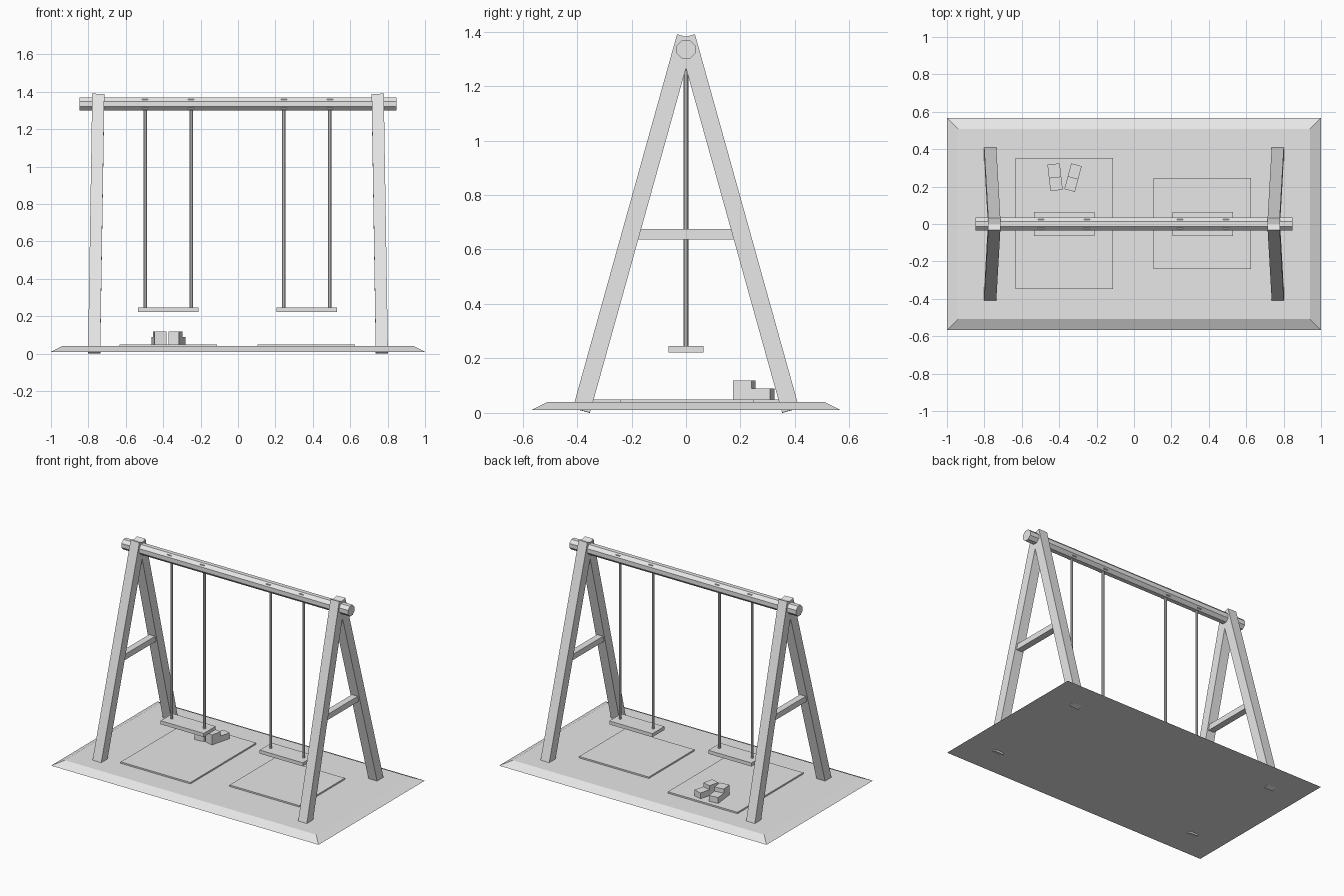
import bpy, math
from mathutils import Vector, Matrix

if "Cube" in bpy.data.objects:
    bpy.data.objects.remove(bpy.data.objects["Cube"])

grey = bpy.data.materials.new("light_grey")
grey.diffuse_color = (0.8, 0.8, 0.8, 1)
grey.use_nodes = True
grey.node_tree.nodes["Principled BSDF"].inputs["Base Color"].default_value = grey.diffuse_color

BOX_FACES = [(3, 2, 1, 0), (4, 5, 6, 7), (0, 1, 5, 4),
             (1, 2, 6, 5), (2, 3, 7, 6), (3, 0, 4, 7)]


def hexa(name, bottom, top):
    """Six-sided solid between two four-corner loops."""
    me = bpy.data.meshes.new(name)
    me.from_pydata([tuple(v) for v in bottom + top], [], BOX_FACES)
    me.materials.append(grey)
    ob = bpy.data.objects.new(name, me)
    bpy.context.collection.objects.link(ob)
    return ob


def rect(x0, x1, y0, y1, z):
    return [Vector(p) for p in ((x0, y0, z), (x1, y0, z), (x1, y1, z), (x0, y1, z))]


def box(name, x0, x1, y0, y1, z0, z1):
    return hexa(name, rect(x0, x1, y0, y1, z0), rect(x0, x1, y0, y1, z1))


def rod(name, sides, radius, length, loc, rot):
    bpy.ops.mesh.primitive_cylinder_add(vertices=sides, radius=radius, depth=length,
                                        location=loc, rotation=rot)
    ob = bpy.context.object
    ob.name = name
    ob.data.materials.append(grey)
    return ob


# Ground slab with sloped rim
hexa("ground_slab", rect(-1, 1, -0.568, 0.568, 0.01),
     rect(-0.94, 0.94, -0.508, 0.508, 0.04))

# Landing mats
box("mat_left", -0.633, -0.112, -0.348, 0.354, 0.03, 0.05)
box("mat_right", 0.105, 0.626, -0.24, 0.247, 0.03, 0.05)

# A-frames: leaning square legs and a cross bar
H = 0.0325
for sx, side in ((-1, "left"), (1, "right")):
    for sy, end in ((-1, "front"), (1, "back")):
        foot = Vector((sx * 0.769, sy * 0.384, 0.009))
        head = Vector((sx * 0.747, sy * 0.0017, 1.381))
        along = (head - foot).normalized()
        out = Vector((0, along.z, -along.y)).normalized() * H
        across = out.cross(along).normalized() * H
        loop = [-across - out, across - out, across + out, -across + out]
        hexa("leg_%s_%s" % (side, end), [foot + o for o in loop], [head + o for o in loop])
    c = sx * 0.758
    box("cross_bar_" + side, c - 0.022, c + 0.022, -0.2, 0.2, 0.637, 0.675)

# Octagonal top beam
beam = rod("top_beam", 8, 0.0372, 1.695, (0, 0, 1.335), (0, math.pi / 2, 0))
beam.data.transform(Matrix.Rotation(math.pi / 8, 4, 'Z'))

# Swings: seat, two ropes, and clamps around the beam
for cx, side in ((-0.373, "left"), (0.368, "right")):
    box("seat_" + side, cx - 0.161, cx + 0.161, -0.064, 0.064, 0.222, 0.246)
    for s, end in ((-1, "a"), (1, "b")):
        x = cx + s * 0.123
        rod("rope_%s_%s" % (side, end), 8, 0.0085, 1.09, (x, 0, 0.775), (0, 0, 0))
        box("clamp_%s_%s" % (side, end), x - 0.016, x + 0.016,
            -0.0265, 0.0265, 1.3085, 1.3615)

# Pair of shoes: low toe and taller heel block
for x, y, w, angle, side in ((-0.422, 0.25, 0.033, 6.5, "left"),
                             (-0.326, 0.248, 0.029, -15, "right")):
    m = Matrix.Translation((x, y, 0)) @ Matrix.Rotation(math.radians(angle), 4, 'Z')
    toe = box("shoe_toe_" + side, -w, w, 0, 0.071, 0.045, 0.09)
    heel = box("shoe_heel_" + side, -w, w, -0.071, 0, 0.045, 0.118)
    for ob in (toe, heel):
        ob.data.transform(m)
